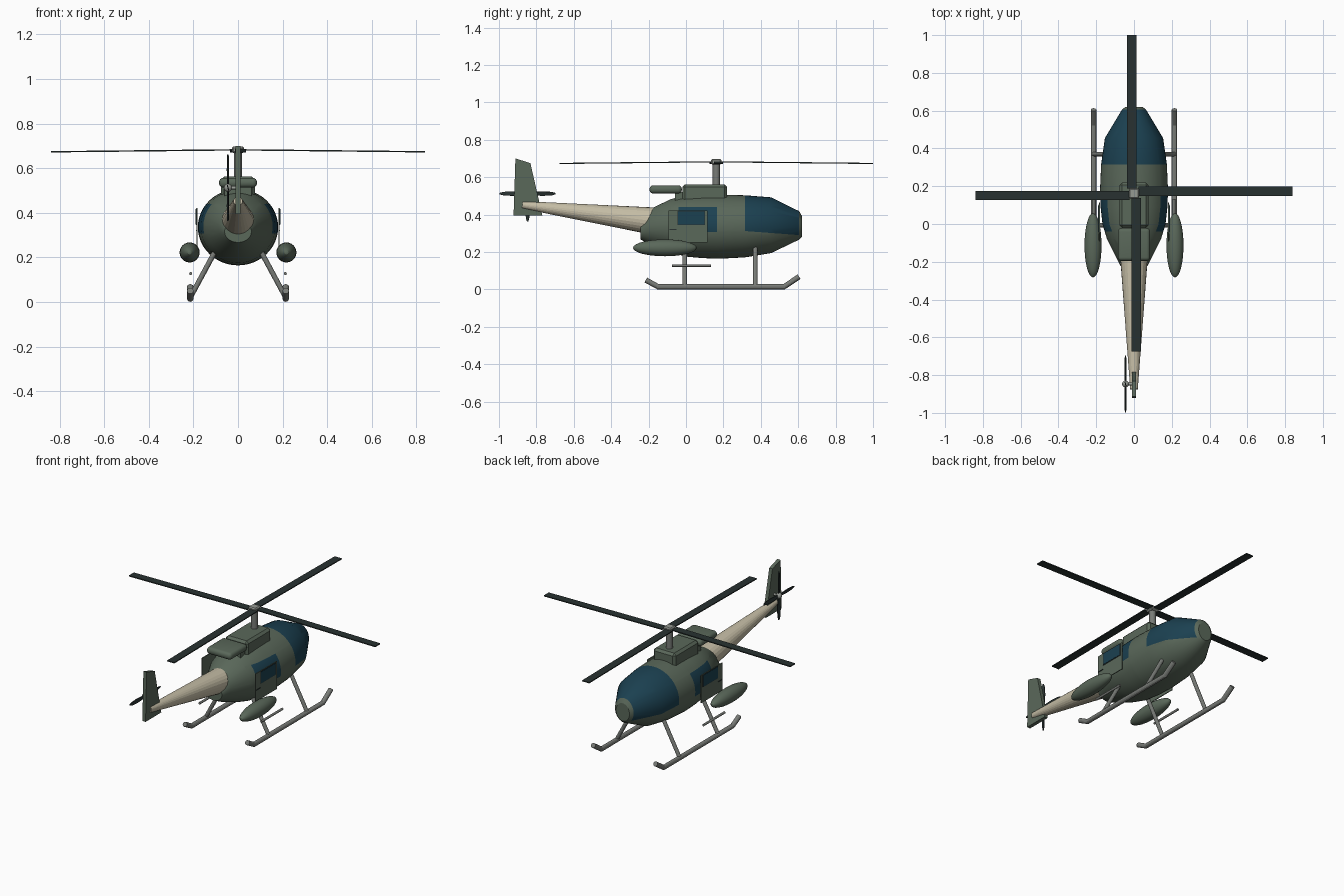
import bpy, bmesh, math
from mathutils import Vector, Matrix

if "Cube" in bpy.data.objects:
    bpy.data.objects.remove(bpy.data.objects["Cube"])


def material(name, rgb):
    m = bpy.data.materials.new(name)
    m.use_nodes = True
    m.diffuse_color = (*rgb, 1)
    m.node_tree.nodes["Principled BSDF"].inputs["Base Color"].default_value = (*rgb, 1)
    return m


GREEN = material("olive green", (0.102, 0.138, 0.102))
BLUE = material("dark blue glass", (0.011, 0.052, 0.082))
TAN = material("sand", (0.56, 0.51, 0.38))
DARK = material("rotor black", (0.021, 0.031, 0.030))
STEEL = material("steel grey", (0.19, 0.20, 0.185))
HUB = material("pale hub grey", (0.30, 0.32, 0.29))


def finish(name, bm, *mats, smooth=True):
    bmesh.ops.recalc_face_normals(bm, faces=bm.faces)
    me = bpy.data.meshes.new(name)
    bm.to_mesh(me)
    bm.free()
    ob = bpy.data.objects.new(name, me)
    bpy.context.collection.objects.link(ob)
    for m in mats:
        me.materials.append(m)
    if smooth:
        bpy.ops.object.select_all(action='DESELECT')
        ob.select_set(True)
        bpy.context.view_layer.objects.active = ob
        bpy.ops.object.shade_smooth_by_angle(angle=math.radians(25))


def loft(bm, rings):
    loops = [[bm.verts.new(p) for p in r] for r in rings]
    n = len(loops[0])
    for a, b in zip(loops, loops[1:]):
        for i in range(n):
            bm.faces.new((a[i], a[(i + 1) % n], b[(i + 1) % n], b[i]))
    bm.faces.new(loops[0])
    bm.faces.new(loops[-1])


def ellipse(y, cz, rx, rz, n):
    return [(rx * math.cos(t), y, cz + rz * math.sin(t))
            for t in (2 * math.pi * i / n for i in range(n))]


def tube(name, points, r, mat, n=12, r_end=None, smooth=True):
    """Tube through points lying in a plane, with mitred corners."""
    pts = [Vector(p) for p in points]
    rings = []
    for i, p in enumerate(pts):
        d_in = (p - pts[max(i - 1, 0)]).normalized()
        d_out = (pts[min(i + 1, len(pts) - 1)] - p).normalized()
        q = (d_in + d_out).normalized().to_track_quat('Z', 'X')
        rad = r if r_end is None or i == 0 else r_end
        rings.append([p + q @ Vector((rad * math.cos(t), rad * math.sin(t), 0))
                      for t in (2 * math.pi * k / n for k in range(n))])
    bm = bmesh.new()
    loft(bm, rings)
    finish(name, bm, mat, smooth=smooth)


def box(name, lo, hi, mat, bevel=0.0, segments=1):
    lo, hi = Vector(lo), Vector(hi)
    bm = bmesh.new()
    bmesh.ops.create_cube(bm, size=1, matrix=Matrix.Translation((lo + hi) / 2)
                          @ Matrix.Diagonal((*(hi - lo), 1)))
    if bevel:
        bmesh.ops.bevel(bm, geom=bm.edges[:], offset=bevel, segments=segments,
                        affect='EDGES', profile=0.5)
    finish(name, bm, mat)


def ellipsoid(name, centre, radii, mat):
    bm = bmesh.new()
    bmesh.ops.create_uvsphere(bm, u_segments=24, v_segments=16, radius=1,
                              matrix=Matrix.Translation(centre) @ Matrix.Diagonal((*radii, 1))
                              @ Matrix.Rotation(math.pi / 2, 4, 'X'))
    finish(name, bm, mat)


def prism(name, outline, thickness, matrix, mat):
    """Outline in local XY, given thickness along local Z."""
    bm = bmesh.new()
    loft(bm, [[matrix @ Vector((x, y, s * thickness / 2)) for x, y in outline]
              for s in (-1, 1)])
    finish(name, bm, mat, smooth=False)


# Fuselage: y, centre height, half width, half height
stations = [(-0.243, 0.315, 0.06, 0.048), (-0.195, 0.335, 0.085, 0.093),
            (-0.08, 0.34, 0.143, 0.143), (0.0, 0.338, 0.167, 0.163),
            (0.09, 0.336, 0.177, 0.169), (0.18, 0.335, 0.18, 0.171),
            (0.315, 0.337, 0.174, 0.166), (0.455, 0.343, 0.154, 0.149),
            (0.605, 0.342, 0.064, 0.076), (0.62, 0.337, 0.046, 0.055)]
bm = bmesh.new()
loft(bm, [ellipse(*s, 48) for s in stations])
sill_point, sill_normal = Vector((0, 0.315, 0.312)), Vector((0, 0.075, 1))
cuts = [(sill_point, sill_normal)]
cuts += [(Vector((0, 0, z)), Vector((0, 0, 1))) for z in (0.307, 0.44)]
cuts += [(Vector((0, y, 0)), Vector((0, 1, 0))) for y in (-0.04, 0.165)]
for point, normal in cuts:
    bmesh.ops.bisect_plane(bm, geom=bm.verts[:] + bm.edges[:] + bm.faces[:],
                           plane_co=point, plane_no=normal)
for f in bm.faces:
    c = f.calc_center_median()
    canopy = 0.315 < c.y < 0.604 and (c - sill_point).dot(sill_normal) > 0
    side = -0.04 < c.y < 0.165 and 0.307 < c.z < 0.44
    f.material_index = int(canopy or side)
finish("fuselage", bm, GREEN, BLUE)

# Tail boom and fin
tube("tail_boom", [(0, -0.15, 0.362), (0, -0.875, 0.452)], 0.075, TAN, 24, 0.02, smooth=False)
side_plane = Matrix(((0, 0, 1, 0), (1, 0, 0, 0), (0, 1, 0, 0), (0, 0, 0, 1)))
prism("tail_fin", [(-0.912, 0.70), (-0.832, 0.675), (-0.768, 0.395), (-0.922, 0.395)],
      0.022, side_plane, GREEN)

# Tail rotor with pitched blades
hub = Vector((-0.045, -0.847, 0.512))
tube("tail_rotor_shaft", [(0, *hub.yz), (-0.05, *hub.yz)], 0.007, HUB)
ellipsoid("tail_rotor_hub", hub, (0.018, 0.018, 0.018), HUB)
for i in range(4):
    m = (Matrix.Translation(hub) @ Matrix.Rotation(i * math.pi / 2, 4, 'X') @ side_plane
         @ Matrix.Rotation(math.radians(15), 4, 'X'))
    prism(f"tail_rotor_blade_{i + 1}",
          [(0.01, -0.008), (0.08, -0.012), (0.13, -0.009), (0.15, -0.003), (0.15, 0.003),
           (0.13, 0.009), (0.08, 0.012), (0.01, 0.008)], 0.005, m, DARK)

# Engine housing, exhaust and mast
box("engine_housing", (-0.077, -0.02, 0.46), (0.077, 0.22, 0.562), GREEN, 0.014)
box("exhaust_duct", (-0.085, -0.195, 0.513), (0.085, -0.022, 0.556), GREEN, 0.019, 4)
box("exhaust_mount", (-0.06, -0.06, 0.46), (0.06, 0.0, 0.52), GREEN)
tube("rotor_mast", [(0, 0.162, 0.54), (0, 0.162, 0.685)], 0.019, STEEL, 16)
box("rotor_hub", (-0.027, 0.135, 0.668), (0.027, 0.189, 0.697), HUB, 0.006)

# Main rotor: four slightly drooping blades, each set off the hub axis
for i in range(4):
    m = (Matrix.Translation((0, 0.162, 0.682)) @ Matrix.Rotation(i * math.pi / 2, 4, 'Z')
         @ Matrix.Rotation(math.radians(0.6), 4, 'Y'))
    prism(f"main_rotor_blade_{i + 1}",
          [(0.025, -0.013), (0.838, -0.013), (0.838, 0.036), (0.025, 0.036)], 0.006, m, DARK)

# Side doors, pods and landing gear
for side, s in (("left", 1), ("right", -1)):
    for part, inner, outer, y0, y1, z0, z1, mat in (
            ("door", 0.181, 0.186, -0.093, 0.115, 0.25, 0.422, GREEN),
            ("window_frame", 0.184, 0.188, -0.046, 0.102, 0.344, 0.420, DARK),
            ("window", 0.185, 0.1895, -0.043, 0.099, 0.347, 0.417, BLUE),
            ("door_handle", 0.185, 0.189, -0.088, -0.05, 0.317, 0.322, DARK)):
        x0, x1 = sorted((s * inner, s * outer))
        box(f"{side}_{part}", (x0, y0, z0), (x1, y1, z1), mat)

    ellipsoid(f"{side}_pod", (s * 0.217, -0.113, 0.222), (0.045, 0.17, 0.045), GREEN)
    tube(f"{side}_skid", [(s * 0.214, -0.215, 0.05), (s * 0.214, -0.15, 0.0145),
                          (s * 0.214, 0.525, 0.0145), (s * 0.214, 0.605, 0.068)],
         0.0145, STEEL)
    tube(f"{side}_step", [(s * 0.212, -0.075, 0.127), (s * 0.212, 0.133, 0.127)], 0.007, STEEL)
    for place, y in (("front", 0.37), ("rear", -0.007)):
        tube(f"{side}_{place}_leg", [(s * 0.09, y, 0.25), (s * 0.214, y, 0.02)], 0.0115, STEEL)
